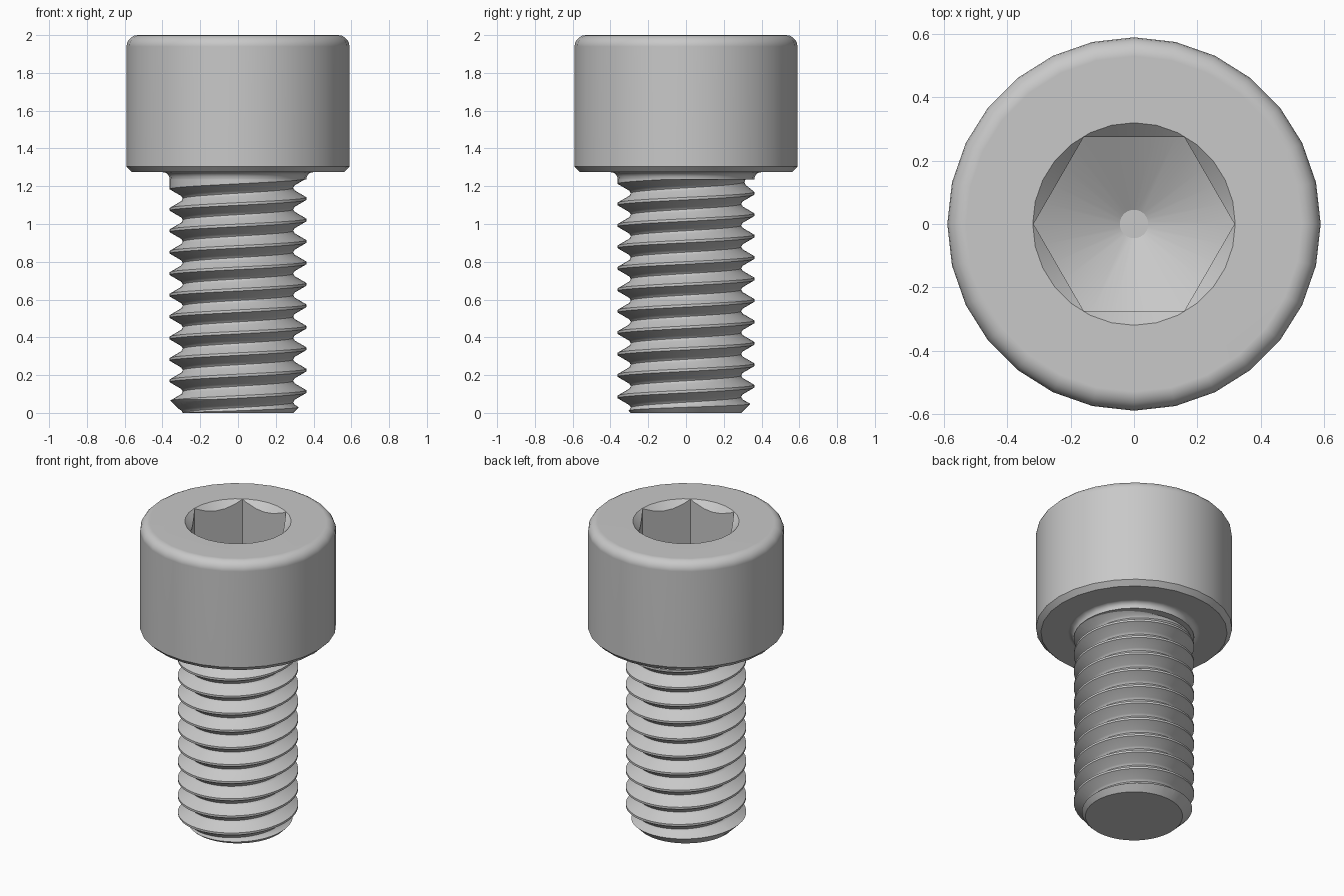
import bpy, bmesh, math

if "Cube" in bpy.data.objects:
    bpy.data.objects.remove(bpy.data.objects["Cube"])

steel = bpy.data.materials.new("steel_grey")
steel.diffuse_color = (0.58, 0.58, 0.58, 1)
steel.use_nodes = True
steel.node_tree.nodes["Principled BSDF"].inputs["Base Color"].default_value = steel.diffuse_color


def make_object(name, bm):
    bmesh.ops.recalc_face_normals(bm, faces=bm.faces)
    mesh = bpy.data.meshes.new(name)
    bm.to_mesh(mesh)
    bm.free()
    mesh.materials.append(steel)
    ob = bpy.data.objects.new(name, mesh)
    bpy.context.collection.objects.link(ob)
    return ob


def lathe(name, profile, sides):
    """Closed solid of revolution from (radius, z) points, capped at both ends."""
    bm = bmesh.new()
    rings = []
    for r, z in profile:
        rings.append([bm.verts.new((r * math.cos(2 * math.pi * i / sides),
                                    r * math.sin(2 * math.pi * i / sides), z))
                      for i in range(sides)])
    for a, b in zip(rings, rings[1:]):
        for i in range(sides):
            j = (i + 1) % sides
            bm.faces.new((a[i], a[j], b[j], b[i]))
    bm.faces.new(rings[0][::-1])
    bm.faces.new(rings[-1])
    return make_object(name, bm)


def boolean(ob, cutter, operation):
    """Apply a boolean and throw the cutter away."""
    cutter.hide_render = True
    mod = ob.modifiers.new("cut", 'BOOLEAN')
    mod.object, mod.operation, mod.solver = cutter, operation, 'EXACT'
    bpy.context.view_layer.objects.active = ob
    bpy.ops.object.modifier_apply(modifier=mod.name)
    bpy.data.objects.remove(cutter)


def smooth(ob, angle=30):
    bpy.ops.object.select_all(action='DESELECT')
    ob.select_set(True)
    bpy.context.view_layer.objects.active = ob
    bpy.ops.object.shade_smooth_by_angle(angle=math.radians(angle))
    ob.modifiers.new("weighted", 'WEIGHTED_NORMAL').keep_sharp = True


def arc(cx, cz, r, start, end, steps):
    return [(cx + r * math.cos(math.radians(start + (end - start) * i / steps)),
             cz + r * math.sin(math.radians(start + (end - start) * i / steps)))
            for i in range(steps + 1)]


# Head with neck fillet, lower chamfer and rounded top rim
profile = [(0.362, 1.235)]
profile += arc(0.397, 1.239, 0.035, 180, 90, 4)
profile += [(0.560, 1.274), (0.59, 1.304)]
profile += arc(0.53, 1.94, 0.06, 0, 90, 5)
head = lathe("head", profile, 28)

# Hexagonal socket with a drilled conical floor
socket = lathe("socket_cutter", [(0.3175, 1.35), (0.3175, 2.2)], 6)
drill = lathe("drill_cutter", [(0.045, 1.49), (0.40, 1.695), (0.40, 2.1)], 28)
boolean(socket, drill, 'INTERSECT')
boolean(head, socket, 'DIFFERENCE')

# Conical lead-in around the socket mouth
lead_in = lathe("lead_in_cutter", [(0.20, 1.88), (0.37, 2.05)], 28)
boolean(head, lead_in, 'DIFFERENCE')
smooth(head)

# Right-handed helical thread: (fraction of pitch, radius) for one turn
PITCH, SIDES, START, TURNS = 0.1135, 48, -0.341, 15
CREST = 0.362
TOOTH = [(-0.06, CREST), (0.06, CREST), (0.37, 0.301), (0.5, 0.292), (0.63, 0.301)]
n = len(TOOTH)
bm = bmesh.new()
columns = []
for j in range(SIDES):
    a = 2 * math.pi * j / SIDES
    column = []
    for m in range(TURNS):
        turn = m + j / SIDES
        depth = min(1, max(0, (13.45 - turn) / 0.25))   # groove runs out at the neck
        for f, radius in TOOTH:
            r = CREST - (CREST - radius) * depth
            column.append(bm.verts.new((r * math.cos(a), r * math.sin(a),
                                        START + PITCH * (turn + f))))
    columns.append(column)
for j in range(SIDES):
    left, right = columns[j], columns[(j + 1) % SIDES]
    shift = n if j == SIDES - 1 else 0      # the seam joins the next turn
    for k in range(TURNS * n - 1 - shift):
        bm.faces.new((left[k], right[k + shift], right[k + shift + 1], left[k + 1]))

# Trim both ends square and close them
for z, up in ((-0.06, -1), (1.28, 1)):
    bmesh.ops.bisect_plane(bm, geom=bm.verts[:] + bm.edges[:] + bm.faces[:],
                           plane_co=(0, 0, z), plane_no=(0, 0, up), clear_outer=True)
bmesh.ops.holes_fill(bm, edges=[e for e in bm.edges if e.is_boundary], sides=0)
shank = make_object("threaded_shank", bm)

# Chamfered tip
blank = lathe("shank_blank", [(0.292, 0), (0.382, 0.09), (0.382, 1.2353)], 48)
boolean(shank, blank, 'INTERSECT')
smooth(shank)
